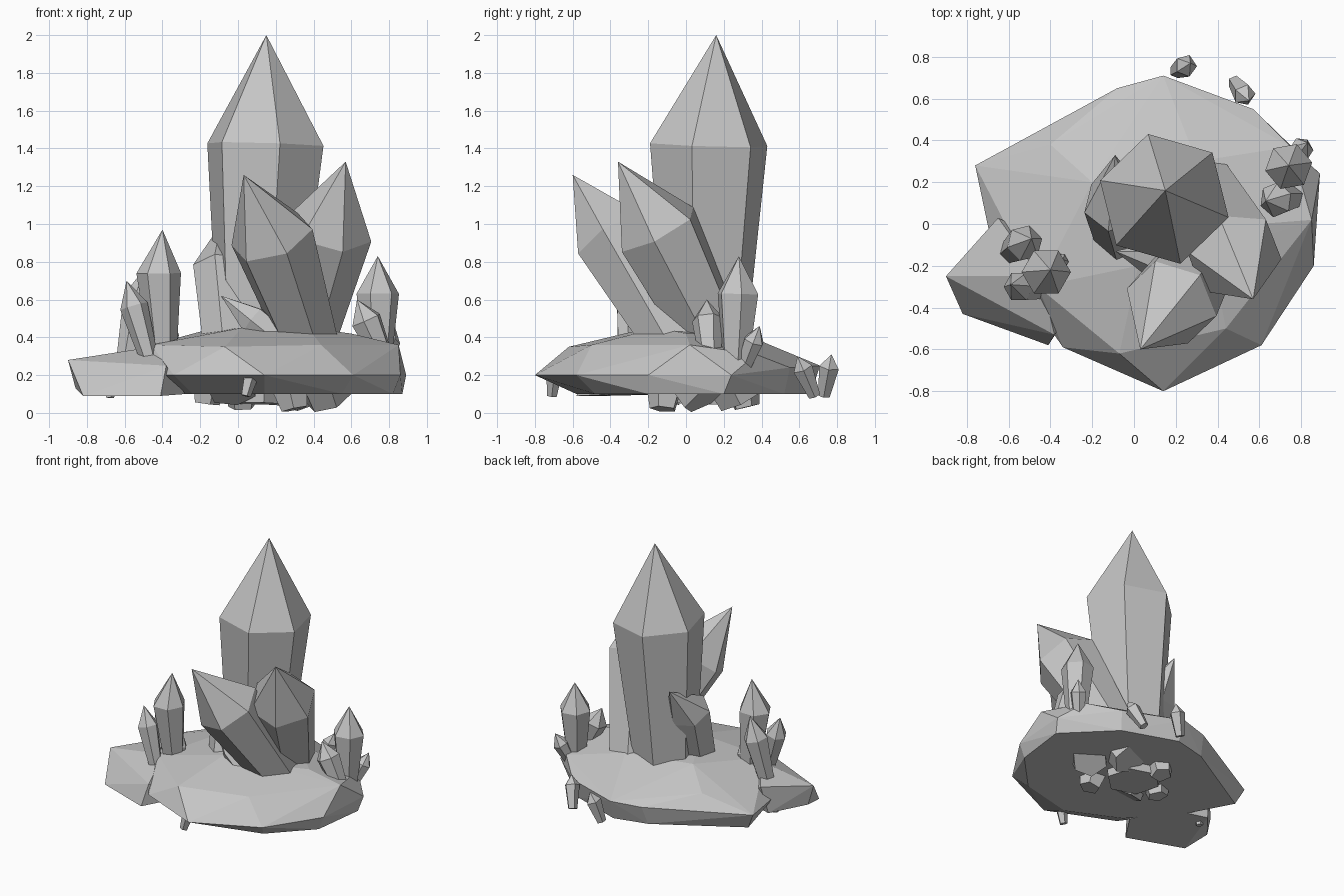
import bpy, bmesh
from math import cos, sin, pi, radians
from mathutils import Vector

cube = bpy.data.objects.get("Cube")
if cube:
    bpy.data.objects.remove(cube, do_unlink=True)

GREY = (0.56, 0.56, 0.56, 1)
stone = bpy.data.materials.new("pale_grey_stone")
stone.use_nodes = True
stone.diffuse_color = GREY
stone.node_tree.nodes["Principled BSDF"].inputs["Base Color"].default_value = GREY


def finish(name, bm):
    """Turn a bmesh into a flat-shaded stone object."""
    bmesh.ops.recalc_face_normals(bm, faces=bm.faces)
    mesh = bpy.data.meshes.new(name)
    bm.to_mesh(mesh)
    bm.free()
    mesh.materials.append(stone)
    obj = bpy.data.objects.new(name, mesh)
    bpy.context.collection.objects.link(obj)
    return obj


def rock(name, *layers):
    """Faceted rock: the hull around layers of points."""
    bm = bmesh.new()
    for layer in layers:
        for p in layer:
            bm.verts.new(p)
    out = bmesh.ops.convex_hull(bm, input=bm.verts)
    loose = {v for v in out["geom_interior"] + out["geom_unused"]
             if isinstance(v, bmesh.types.BMVert)}
    bmesh.ops.delete(bm, geom=list(loose), context='VERTS')
    return finish(name, bm)


def crystal(name, base, shoulder, tip, r_base, r_shoulder, turn=0, sides=6):
    """Tapered prism from base to shoulder, closed by a pointed tip."""
    base, shoulder, tip = Vector(base), Vector(shoulder), Vector(tip)
    axis = (tip - base).normalized()
    a = radians(turn)
    u = Vector((cos(a), sin(a), 0))
    u = (u - axis * u.dot(axis)).normalized()
    v = axis.cross(u)
    bm = bmesh.new()

    def ring(centre, r):
        angles = [2 * pi * i / sides for i in range(sides)]
        return [bm.verts.new(centre + r * (cos(t) * u + sin(t) * v)) for t in angles]

    low, high = ring(base, r_base), ring(shoulder, r_shoulder)
    top = bm.verts.new(tip)
    bm.faces.new(low)
    for i in range(sides):
        j = (i + 1) % sides
        bm.faces.new((low[i], low[j], high[j], high[i]))
        bm.faces.new((high[i], high[j], top))
    return finish(name, bm)


def small_crystal(name, base, tip, radius, turn=0, sides=6):
    """Small crystal whose shoulder lies on the line to its tip."""
    shoulder = Vector(base).lerp(Vector(tip), 0.7)
    return crystal(name, base, shoulder, tip, radius * 0.6, radius, turn, sides)


# Wide base slab: underside, rim, sloping shoulder and crown
rock("base_rock",
     [(x, y, 0.1) for x, y in ((.87, .2), (.82, -.2), (.55, -.48), (.14, -.58), (-.24, -.4),
                               (-.55, -.03), (-.7, .25), (-.1, .6), (.15, .66), (.55, .52))],
     [(x, y, 0.2) for x, y in ((.89, .24), (.86, -.2), (.61, -.58), (.14, -.8),
                               (-.34, -.59), (-.43, -.46), (-.68, -.1))],
     [(-.76, .28, .22), (-.08, .65, .24), (.14, .71, .25), (.57, .55, .24)],
     [(.85, .02, .36), (.75, .37, .31), (.44, -.5, .36), (-.07, -.62, .35),
      (-.46, -.3, .36), (-.4, .38, .33)],
     [(.02, -.2, .45), (.37, -.15, .45), (.6, 0, .42), (.3, .3, .42), (-.2, .2, .43)])

# Separate boulder on the right side
rock("side_rock",
     [(-.82, -.43, .09), (-.41, -.58, .09), (-.28, -.38, .1), (-.4, -.1, .1),
      (-.68, -.02, .1), (-.86, -.24, .13)],
     [(-.9, -.25, .28), (-.58, -.43, .24), (-.38, -.53, .25), (-.45, -.25, .35), (-.65, .03, .31)])

# Large central crystals, rooted through the slab
crystal("main_crystal", (.09, .1, .05), (.145, .12, 1.42), (.15, .16, 2), .19, .32, -16)
crystal("front_crystal", (.48, .1, .075), (.18, -.375, .93), (.03, -.6, 1.26), .125, .228, -10)
crystal("left_crystal", (.27, .3, .08), (.48, -.15, .97), (.57, -.36, 1.33), .14, .235, -12)
crystal("back_crystal", (-.03, -.15, .1), (-.09, .1, .77), (-.09, .33, 1), .13, .155, 20)
crystal("front_shard", (.28, -.2, .33), (.08, -.17, .49), (-.09, -.13, .62), .08, .085, 10)

# Cluster beside the boulder
crystal("right_tall_crystal", (-.39, -.2, .2), (-.42, -.23, .74), (-.4, -.22, .97), .06, .118, 0)
small_crystal("right_rear_crystal", (-.6, -.14, .22), (-.49, -.07, .77), .088, 15)
small_crystal("right_leaning_crystal", (-.46, -.32, .25), (-.59, -.29, .7), .075)
small_crystal("right_tiny_crystal", (-.38, -.2, .25), (-.34, -.17, .49), .04)
small_crystal("boulder_shard", (-.68, -.11, .08), (-.66, -.1, .31), .04, 0, 5)

# Cluster on the left edge
crystal("left_tall_crystal", (.74, .26, .2), (.74, .275, .63), (.74, .28, .83), .065, .114, 10)
small_crystal("left_leaning_crystal", (.79, .13, .24), (.63, .11, .6), .085, 20)
small_crystal("left_tiny_crystal", (.74, .29, .2), (.83, .39, .46), .058)

# Little crystals around the rim
small_crystal("rear_rim_crystal", (.2, .73, .09), (.27, .77, .31), .055, 0, 5)
small_crystal("rear_side_rim_crystal", (.48, .68, .09), (.55, .59, .3), .055, 0, 5)
small_crystal("front_rim_crystal", (.04, -.71, .09), (.09, -.69, .28), .045, 0, 5)

# Broken roots beneath the slab
for i, (x, y, z) in enumerate(((-.17, .05, .05), (.02, .32, .03), (.3, -.12, .02))):
    small_crystal(f"root_{i + 1}", (x, y, z), (x * .8, y * .8, .3), .12, 25 * i, 5)
